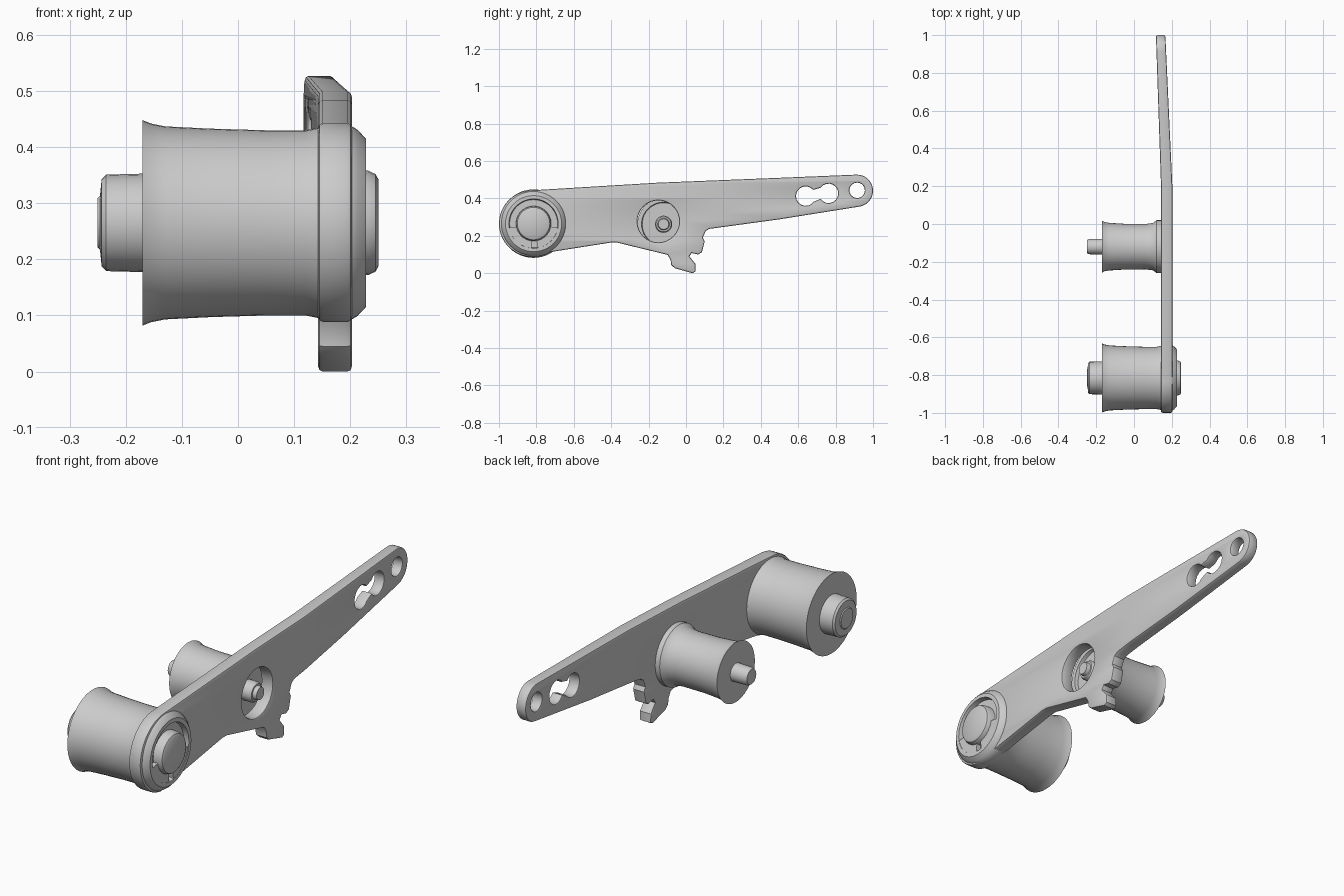
import bpy, bmesh
from math import sin, cos, radians, pi

if "Cube" in bpy.data.objects:
    bpy.data.objects.remove(bpy.data.objects["Cube"])


def finish(name, bm, angle=35):
    mesh = bpy.data.meshes.new(name)
    bm.to_mesh(mesh)
    bm.free()
    obj = bpy.data.objects.new(name, mesh)
    bpy.context.collection.objects.link(obj)
    bpy.ops.object.select_all(action='DESELECT')
    obj.select_set(True)
    bpy.context.view_layer.objects.active = obj
    bpy.ops.object.shade_smooth_by_angle(angle=radians(angle))
    return obj


def lathe(name, cy, cz, profile, n=40):
    """Revolve (x, radius) pairs around an axis parallel to x."""
    bm = bmesh.new()
    rings = [[bm.verts.new((x, cy + r * cos(2 * pi * i / n), cz + r * sin(2 * pi * i / n)))
              for i in range(n)] for x, r in profile]
    for a, b in zip(rings, rings[1:]):
        for i in range(n):
            j = (i + 1) % n
            bm.faces.new((a[i], a[j], b[j], b[i]))
    bm.faces.new(rings[0])
    bm.faces.new(rings[-1])
    bmesh.ops.recalc_face_normals(bm, faces=bm.faces)
    return finish(name, bm)


def arc(cy, cz, r, a0, a1, n=14):
    return [(cy + r * cos(radians(a0 + (a1 - a0) * i / n)),
             cz + r * sin(radians(a0 + (a1 - a0) * i / n))) for i in range(n + 1)]


def circle(cy, cz, r, n=32):
    return arc(cy, cz, r, 0, 360, n)[:-1]


def arc_block(name, cy, cz, r0, r1, a0, a1, x0, x1):
    """Curved bar between two radii."""
    outline = arc(cy, cz, r1, a0, a1) + arc(cy, cz, r0, a1, a0)
    bm = bmesh.new()
    face = bm.faces.new([bm.verts.new((x0, y, z)) for y, z in outline])
    ext = bmesh.ops.extrude_face_region(bm, geom=[face])
    for v in ext['geom']:
        if isinstance(v, bmesh.types.BMVert):
            v.co.x = x1
    bmesh.ops.recalc_face_normals(bm, faces=bm.faces)
    return finish(name, bm)


# Arm plate: side profile with holes, thinning and bending towards the far end
outline = (arc(-0.822, 0.265, 0.178, 262, 93, 24)
           + [(-0.15, 0.484), (0.55, 0.512)]
           + arc(0.914, 0.441, 0.086, 92, -80)
           + [(0.50, 0.288), (0.125, 0.237), (0.105, 0.225), (0.09, 0.19), (0.10, 0.17),
              (0.085, 0.112), (0.065, 0.10), (0.03, 0.108), (0.018, 0.09), (0.05, 0.05),
              (0.052, 0.01), (0.035, 0.0), (-0.06, 0.027), (-0.08, 0.045), (-0.082, 0.07),
              (-0.098, 0.098), (-0.37, 0.164), (-0.40, 0.164), (-0.70, 0.117)])
slot = arc(0.64, 0.412, 0.052, 40, 325) + arc(0.762, 0.427, 0.052, 215, 505)
holes = [slot, circle(0.915, 0.443, 0.041), circle(-0.148, 0.277, 0.112)]

curve = bpy.data.curves.new("plate_profile", 'CURVE')
curve.dimensions = '2D'
curve.fill_mode = 'BOTH'
curve.extrude = 0.022
curve.bevel_depth = 0.008
curve.bevel_resolution = 1
curve.offset = -0.008
for pts in [outline] + holes:
    spline = curve.splines.new('POLY')
    spline.points.add(len(pts) - 1)
    for p, (y, z) in zip(spline.points, pts):
        p.co = (y, z, 0, 1)
    spline.use_cyclic_u = True
helper = bpy.data.objects.new("plate_profile", curve)
bpy.context.collection.objects.link(helper)
depsgraph = bpy.context.evaluated_depsgraph_get()
bm = bmesh.new()
bm.from_mesh(bpy.data.meshes.new_from_object(helper.evaluated_get(depsgraph)))
bpy.data.objects.remove(helper)
bmesh.ops.remove_doubles(bm, verts=bm.verts, dist=0.0002)
bmesh.ops.bisect_plane(bm, geom=bm.verts[:] + bm.edges[:] + bm.faces[:],
                       plane_co=(0.2, 0, 0), plane_no=(1, 0, 0))
for v in bm.verts:
    y, z, d = v.co
    t = max(0, (y - 0.2) / 0.8)
    v.co = (0.173 - 0.032 * t + d * (1 - 0.17 * t), y, z)
bmesh.ops.recalc_face_normals(bm, faces=bm.faces)
finish("arm_plate", bm, 30)

# Large roller with flared rim, hub and grooved end face
BY, BZ = -0.815, 0.265
lathe("large_roller", BY, BZ, [
    (-0.17, 0.05), (-0.17, 0.183), (-0.155, 0.177), (-0.13, 0.172), (-0.05, 0.168),
    (0.05, 0.165), (0.12, 0.165), (0.145, 0.170), (0.165, 0.177), (0.195, 0.177),
    (0.213, 0.166), (0.228, 0.150), (0.228, 0.132), (0.205, 0.128), (0.205, 0.05)], 48)
lathe("large_pin", BY, BZ, [
    (-0.16, 0.088), (-0.235, 0.086), (-0.243, 0.078), (-0.246, 0.048), (-0.25, 0.044)], 28)
lathe("large_end_cap", BY, BZ, [
    (0.19, 0.095), (0.232, 0.093), (0.245, 0.087), (0.25, 0.078)], 28)

# Bars that bridge the groove around the end cap
for i, (a0, a1) in enumerate([(190, 265), (-80, -10)]):
    arc_block(f"groove_bar_{i + 1}", BY, BZ, 0.085, 0.135, a0, a1, 0.20, 0.226)

# Small roller with flared rim, collar against the plate and pin
SY, SZ = -0.12, 0.262
lathe("small_roller", SY, SZ, [
    (-0.17, 0.03), (-0.17, 0.138), (-0.155, 0.130), (-0.13, 0.126), (-0.05, 0.121),
    (0.06, 0.120), (0.10, 0.125), (0.12, 0.140), (0.146, 0.140), (0.146, 0.118),
    (0.13, 0.114), (0.13, 0.03)])
lathe("small_pin", SY, SZ, [
    (-0.16, 0.042), (-0.24, 0.040), (-0.25, 0.034)], 20)
lathe("small_shaft_end", SY, SZ, [
    (0.12, 0.046), (0.17, 0.046), (0.18, 0.040), (0.18, 0.032), (0.198, 0.028)], 20)
